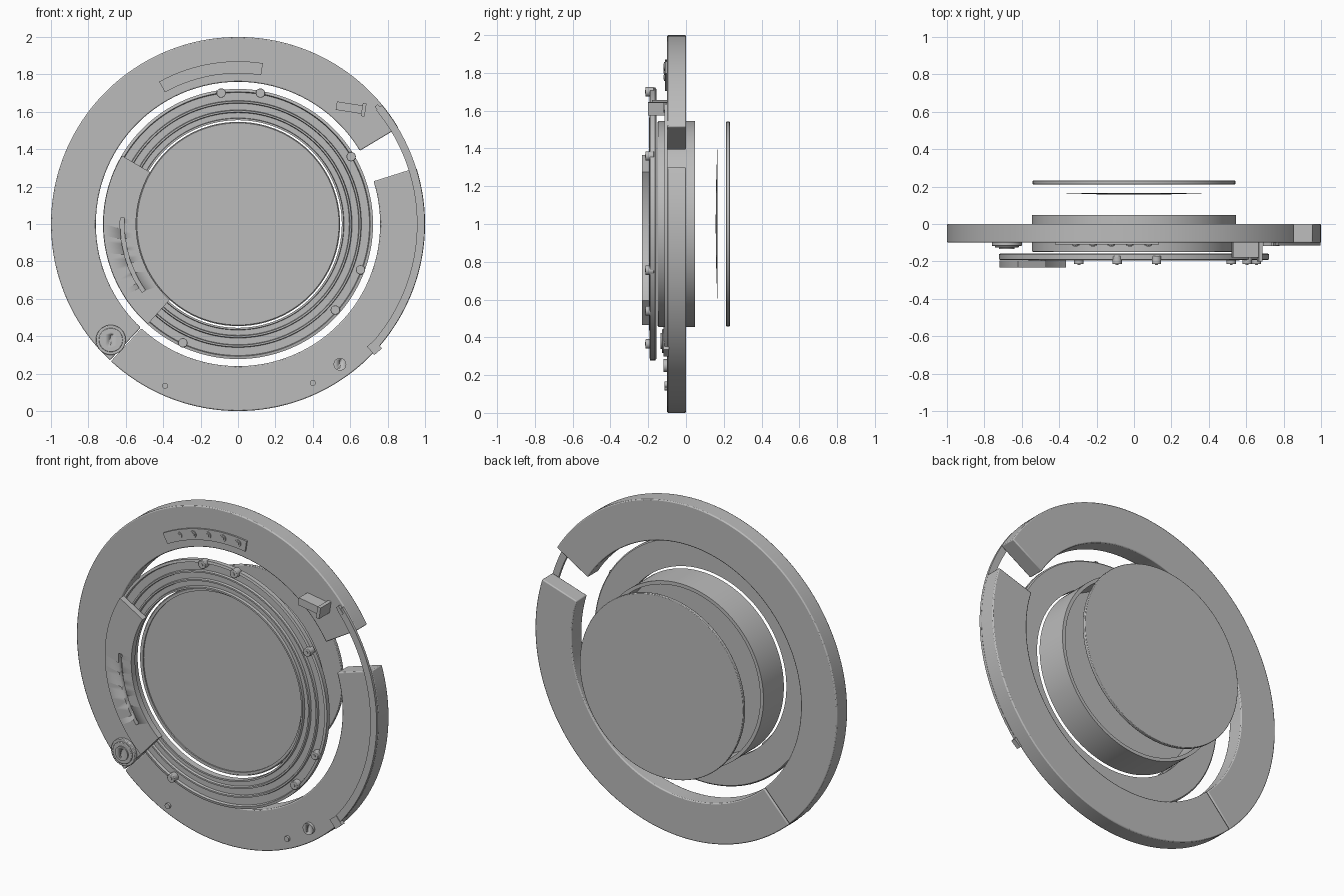
import bpy, bmesh
from math import cos, sin, pi, radians, hypot, atan2
from mathutils import Matrix, Vector

cube = bpy.data.objects.get("Cube")
if cube:
    bpy.data.objects.remove(cube)

grey = bpy.data.materials.new("plain grey")
grey.use_nodes = True
GREY = (0.5, 0.5, 0.5, 1)
grey.diffuse_color = GREY
grey.node_tree.nodes["Principled BSDF"].inputs["Base Color"].default_value = GREY


def finish(name, bm, bevel=0):
    """Turn a bmesh into a smooth-by-angle object."""
    bmesh.ops.recalc_face_normals(bm, faces=bm.faces)
    mesh = bpy.data.meshes.new(name)
    bm.to_mesh(mesh)
    bm.free()
    mesh.materials.append(grey)
    obj = bpy.data.objects.new(name, mesh)
    bpy.context.collection.objects.link(obj)
    bpy.ops.object.select_all(action='DESELECT')
    obj.select_set(True)
    bpy.context.view_layer.objects.active = obj
    bpy.ops.object.shade_smooth_by_angle(angle=radians(30))
    if bevel:
        mod = obj.modifiers.new("soft edge", 'BEVEL')
        mod.width, mod.segments = bevel, 2
    return obj


def sweep(name, profile, a0=0, a1=360, bevel=0):
    """Revolve a closed (radius, y) profile about the centre axis."""
    bm = bmesh.new()
    full = a1 - a0 >= 360
    steps = max(4, int((a1 - a0) / 2.5))
    rows = []
    for i in range(steps + (not full)):
        a = radians(a0 + (a1 - a0) * i / steps)
        rows.append([bm.verts.new((r * cos(a), y, 1 + r * sin(a))) for r, y in profile])
    n = len(profile)
    for i in range(steps):
        p, q = rows[i], rows[(i + 1) % len(rows)]
        for j in range(n):
            k = (j + 1) % n
            bm.faces.new((p[j], p[k], q[k], q[j]))
    if not full:
        bm.faces.new(rows[0])
        bm.faces.new(rows[-1])
    return finish(name, bm, bevel)


def band(name, r0, r1, y0, y1, a0=0, a1=360, bevel=0):
    return sweep(name, [(r0, y0), (r1, y0), (r1, y1), (r0, y1)], a0, a1, bevel)


def disc(name, x, z, r, y0, y1, sides=32, bevel=0):
    bm = bmesh.new()
    bmesh.ops.create_cone(bm, cap_ends=True, segments=sides, radius1=r, radius2=r, depth=y1 - y0)
    bm.transform(Matrix.Translation((x, (y0 + y1) / 2, z)) @ Matrix.Rotation(pi / 2, 4, 'X'))
    return finish(name, bm, bevel)


def box(name, x, z, w, h, y0, y1, turn=0):
    bm = bmesh.new()
    bmesh.ops.create_cube(bm, size=1)
    bm.transform(Matrix.Translation((x, (y0 + y1) / 2, z)) @ Matrix.Rotation(radians(-turn), 4, 'Y')
                 @ Matrix.Diagonal((w, y1 - y0, h, 1)))
    return finish(name, bm)


def cut(obj, cutter):
    cutter.hide_render = True
    cutter.hide_set(True)
    cutter.display_type = 'WIRE'
    mod = obj.modifiers.new("cut", 'BOOLEAN')
    mod.operation, mod.solver, mod.object = 'DIFFERENCE', 'EXACT', cutter


def slotted_screw(name, x, z, r, y0, y1, turn):
    head = disc(name, x, z, r, y0, y1)
    cut(head, box(name + "_slot_cutter", x, z, r * 1.3, r * 0.25, y0 - 0.01, y0 + 0.006, turn))


# Outer ring in two arcs
band("outer_ring_upper", 0.76, 1, -0.1, 0, 31, 226.8, 0.006)
band("outer_ring_lower", 0.76, 1, -0.1, 0, 227.2, 377.5, 0.006)

# Curved spring strip bridging the gap
band("spring_strip", 0.957, 0.998, -0.114, -0.098, -42, 39.5)
box("strip_end_block", 0.73, 0.34, 0.055, 0.06, -0.118, -0.09, 40)
box("strip_tip", 0.755, 1.615, 0.02, 0.05, -0.118, -0.09, 40)

# Stepped dial with raised rims
dial = [(0.555, -0.157), (0.715, -0.157), (0.722, -0.163), (0.722, -0.19), (0.707, -0.193),
        (0.703, -0.178)]
for r in (0.66, 0.61):
    dial += [(r, -0.178), (r - 0.003, -0.192), (r - 0.012, -0.192), (r - 0.015, -0.178)]
dial += [(0.567, -0.178), (0.565, -0.195), (0.555, -0.195)]
sweep("dial_ring", dial)

# Curved cover with a slot
cover = band("dial_cover", 0.545, 0.72, -0.232, -0.195, 149.5, 228)
cut(cover, band("cover_slot_cutter", 0.608, 0.63, -0.25, -0.205, 177, 215.5))

# Dial screws
for i, (x, z) in enumerate([(-0.09, 1.7), (0.12, 1.7), (0.605, 1.36),
                            (0.655, 0.755), (0.52, 0.54), (-0.295, 0.365)]):
    disc(f"dial_screw_{i + 1}", x, z, 0.025, -0.215, -0.17, 20, 0.003)
    disc(f"dial_screw_socket_{i + 1}", x, z, 0.009, -0.218, -0.21, 6)

# Centre barrel, front window and rear discs
band("barrel", 0.525, 0.546, -0.146, 0.047)
disc("front_window", 0, 1, 0.53, -0.142, -0.132, 96)
sweep("window_rim", [(0.525, -0.14), (0.525, -0.15), (0.54, -0.15), (0.546, -0.14)])
disc("rear_disc", 0, 1, 0.542, 0.212, 0.232, 96, 0.003)
dome = [(0.002, 0.157), (0.2, 0.159), (0.41, 0.166), (0.41, 0.167), (0.2, 0.166), (0.002, 0.166)]
sweep("shallow_dome", dome)

# Curved plate with five pins
band("pin_plate", 0.805, 0.87, -0.11, -0.095, 81.2, 119)
for i in range(5):
    a = radians(84.7 + 6.8 * i)
    x, z = 0.838 * cos(a), 1 + 0.838 * sin(a)
    disc(f"pin_{i + 1}", x, z, 0.02, -0.116, -0.1, 16)
    disc(f"pin_tip_{i + 1}", x, z, 0.012, -0.119, -0.11, 6)

# Stop block on the upper arc
box("stop_block", 0.595, 1.622, 0.14, 0.045, -0.18, -0.09, -9)
box("stop_flange", 0.672, 1.61, 0.02, 0.07, -0.2, -0.09, -9)

# Lock knob over the joint
disc("lock_base", -0.68, 0.38, 0.08, -0.118, -0.09, 40, 0.004)
disc("lock_collar", -0.68, 0.38, 0.064, -0.126, -0.1, 40, 0.003)
slotted_screw("lock_screw", -0.68, 0.38, 0.042, -0.134, -0.1, 75)

# Small fasteners on the lower arc
slotted_screw("lower_screw", 0.545, 0.25, 0.034, -0.118, -0.09, 75)
for side, x, z in (("right", -0.39, 0.135), ("left", 0.4, 0.15)):
    disc(f"lower_stud_{side}", x, z, 0.016, -0.114, -0.09, 16)
